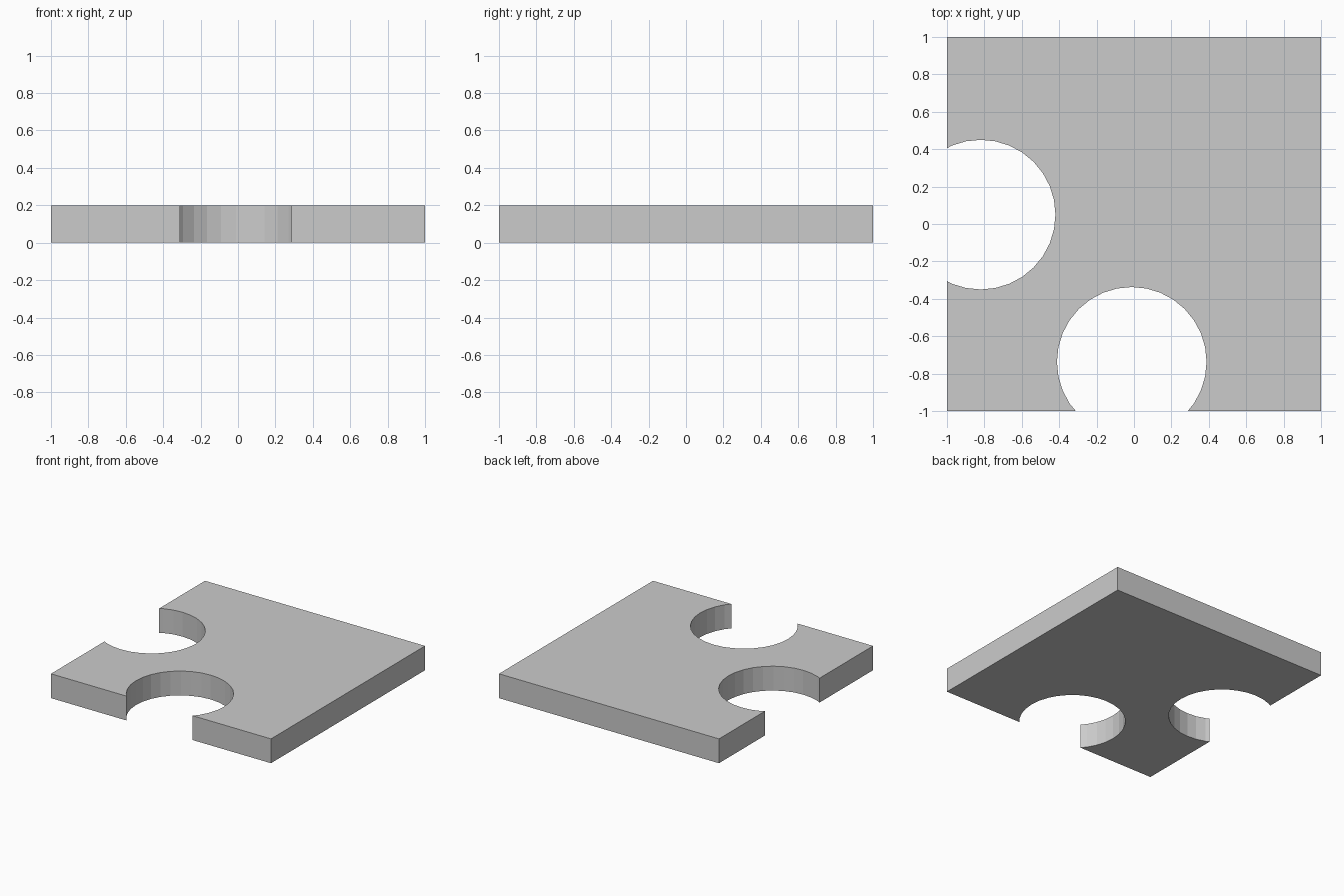
import bpy

if "Cube" in bpy.data.objects:
    bpy.data.objects.remove(bpy.data.objects["Cube"])

THICKNESS = 0.2
HOLE_RADIUS = 0.4

# Square slab
bpy.ops.mesh.primitive_cube_add(size=1, location=(0, 0, THICKNESS / 2))
plate = bpy.context.object
plate.name = "plate"
plate.scale = (2, 2, THICKNESS)
bpy.ops.object.transform_apply(location=True, rotation=False, scale=True)


def cut_round_notch(name, x, y):
    """Cut a vertical 32-sided round notch through the plate."""
    bpy.ops.mesh.primitive_cylinder_add(
        vertices=32, radius=HOLE_RADIUS, depth=THICKNESS * 3,
        location=(x, y, THICKNESS / 2))
    cutter = bpy.context.object
    cutter.name = name + "_cutter"
    cutter.hide_render = True
    cutter.display_type = 'WIRE'
    cut = plate.modifiers.new(name, 'BOOLEAN')
    cut.operation = 'DIFFERENCE'
    cut.solver = 'EXACT'
    cut.object = cutter


# Notches breaking through the left and front edges
cut_round_notch("left_notch", -0.82, 0.05)
cut_round_notch("front_notch", -0.012, -0.737)
